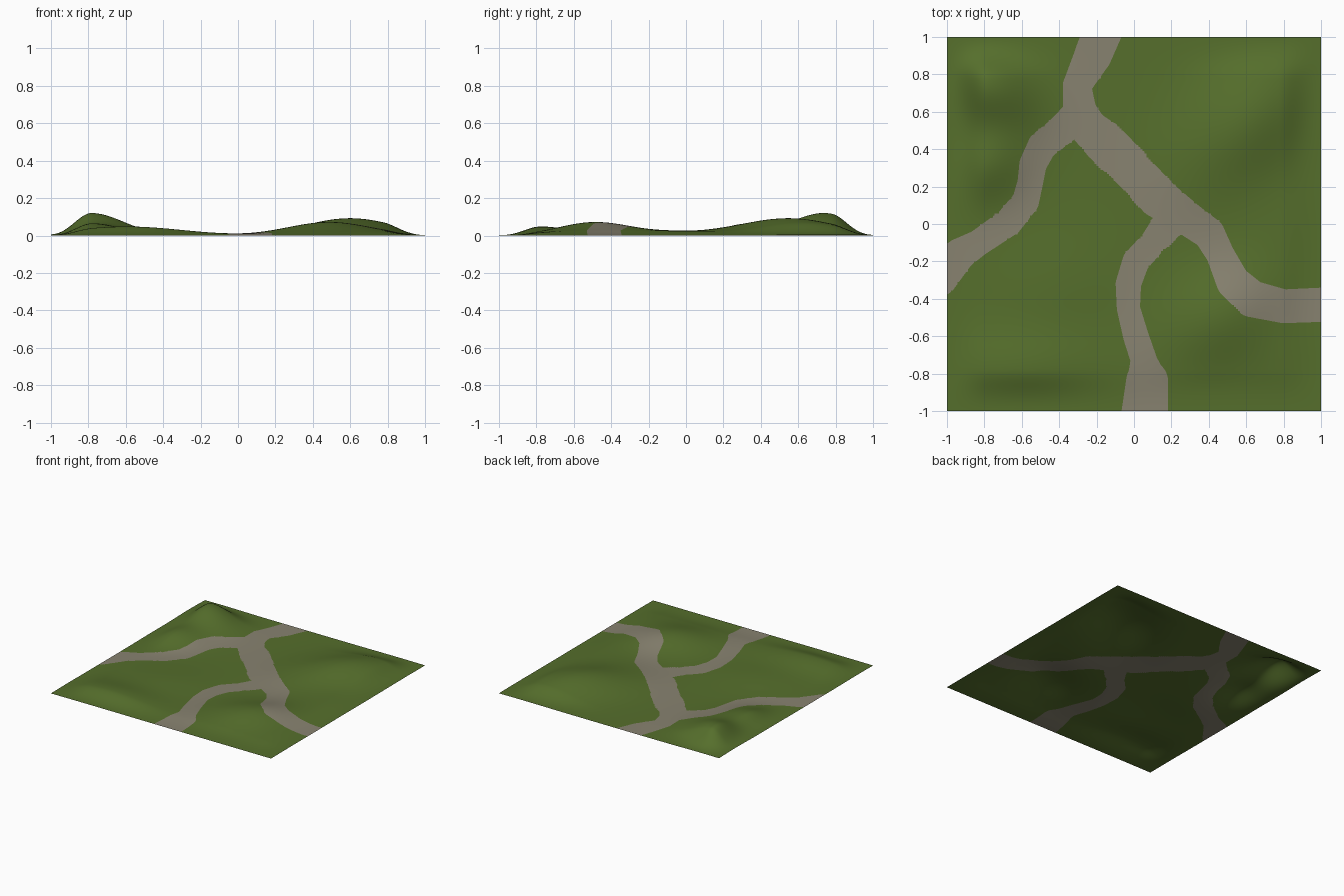
import bpy, bmesh, math
from mathutils import Vector

if "Cube" in bpy.data.objects:
    bpy.data.objects.remove(bpy.data.objects["Cube"])

N = 180          # grid cells per side

def material(name, rgb):
    m = bpy.data.materials.new(name)
    m.diffuse_color = (*rgb, 1)
    m.use_nodes = True
    m.node_tree.nodes["Principled BSDF"].inputs["Base Color"].default_value = m.diffuse_color
    return m

# Paths: centreline points (x, y, half width)
PATHS = [
    [(-.16, 1.05, .105), (-.22, .9, .1), (-.305, .74, .076), (-.29, .6, .09), (-.24, .51, .10),
     (-.16, .44, .115), (0, .28, .108), (.13, .14, .108), (.3, .02, .09), (.4, -.05, .085),
     (.46, -.16, .075), (.53, -.31, .09), (.63, -.4, .098), (.8, -.44, .09), (1.05, -.43, .092)],
    [(-.3, .58, .09), (-.4, .49, .08), (-.49, .42, .078), (-.54, .32, .073), (-.555, .22, .068),
     (-.58, .12, .072), (-.67, .01, .075), (-.83, -.1, .07), (-.93, -.16, .085), (-1.05, -.27, .118)],
    [(.2, .02, .09), (.1, -.1, .07), (.01, -.2, .072), (-.03, -.32, .068), (-.03, -.45, .062),
     (.01, -.6, .068), (.05, -.72, .07), (.07, -.84, .112), (.055, -1.05, .128)],
]

# Hills: centre x, y, height, spread along, spread across, turn in degrees
HILLS = [(-.79, .74, .120, .19, .15, -35), (-.79, .32, .060, .15, .13, 30),
         (-.60, -.78, .046, .30, .14, 0), (-.45, -.35, .018, .25, .2, 20),
         (.60, .55, .092, .30, .19, 50), (.48, -.48, .070, .24, .17, 35),
         (.75, .0, .02, .25, .2, 0), (.8, -.7, .015, .2, .15, 0)]

def path_distance(x, y):
    """Signed distance to the edge of the nearest path; negative inside."""
    best = 9
    for path in PATHS:
        for (ax, ay, ar), (bx, by, br) in zip(path, path[1:]):
            dx, dy = bx - ax, by - ay
            t = max(0, min(1, ((x - ax) * dx + (y - ay) * dy) / (dx * dx + dy * dy)))
            d = math.hypot(x - ax - t * dx, y - ay - t * dy) - (ar + t * (br - ar))
            best = min(best, d)
    return best

def height(x, y):
    z = 0
    for hx, hy, h, sa, sb, turn in HILLS:
        c, s = math.cos(math.radians(turn)), math.sin(math.radians(turn))
        u = ((x - hx) * c + (y - hy) * s) / sa
        v = ((y - hy) * c - (x - hx) * s) / sb
        z += h * math.exp(-(u * u + v * v) / 2)
    # hills die away towards the four borders
    rim = lambda a: (lambda t: t * t * (3 - 2 * t))(min(1, max(0, (1 - abs(a)) / .22)))
    return .008 + z * (.1 + .9 * rim(x) * rim(y))

# Ground sheet: grid whose vertices slide onto the path borders
bm = bmesh.new()
bmesh.ops.create_grid(bm, x_segments=N, y_segments=N, size=1)
cell = 2 / N
for v in bm.verts:
    x, y = v.co.x, v.co.y
    d = path_distance(x, y)
    if abs(d) < cell * .5:
        e = 1e-3
        g = Vector((path_distance(x + e, y) - d, path_distance(x, y + e) - d)) / e
        if g.length > .2:
            if abs(abs(x) - 1) > 1e-4:
                x -= d * g.x / g.length_squared * .98
            if abs(abs(y) - 1) > 1e-4:
                y -= d * g.y / g.length_squared * .98
    v.co = (max(-1, min(1, x)), max(-1, min(1, y)), height(x, y))

bmesh.ops.triangulate(bm, faces=bm.faces[:])
for f in bm.faces:
    c = f.calc_center_median()
    f.material_index = 1 if path_distance(c.x, c.y) < 0 else 0
    f.smooth = True

# Rest the sheet on z = 0
low = min(v.co.z for v in bm.verts)
for v in bm.verts:
    v.co.z -= low

me = bpy.data.meshes.new("grass_ground_with_paths")
bm.to_mesh(me)
bm.free()
me.materials.append(material("grass green", (.092, .158, .025)))
me.materials.append(material("dirt path", (.245, .225, .162)))
ob = bpy.data.objects.new("grass_ground_with_paths", me)
bpy.context.collection.objects.link(ob)
